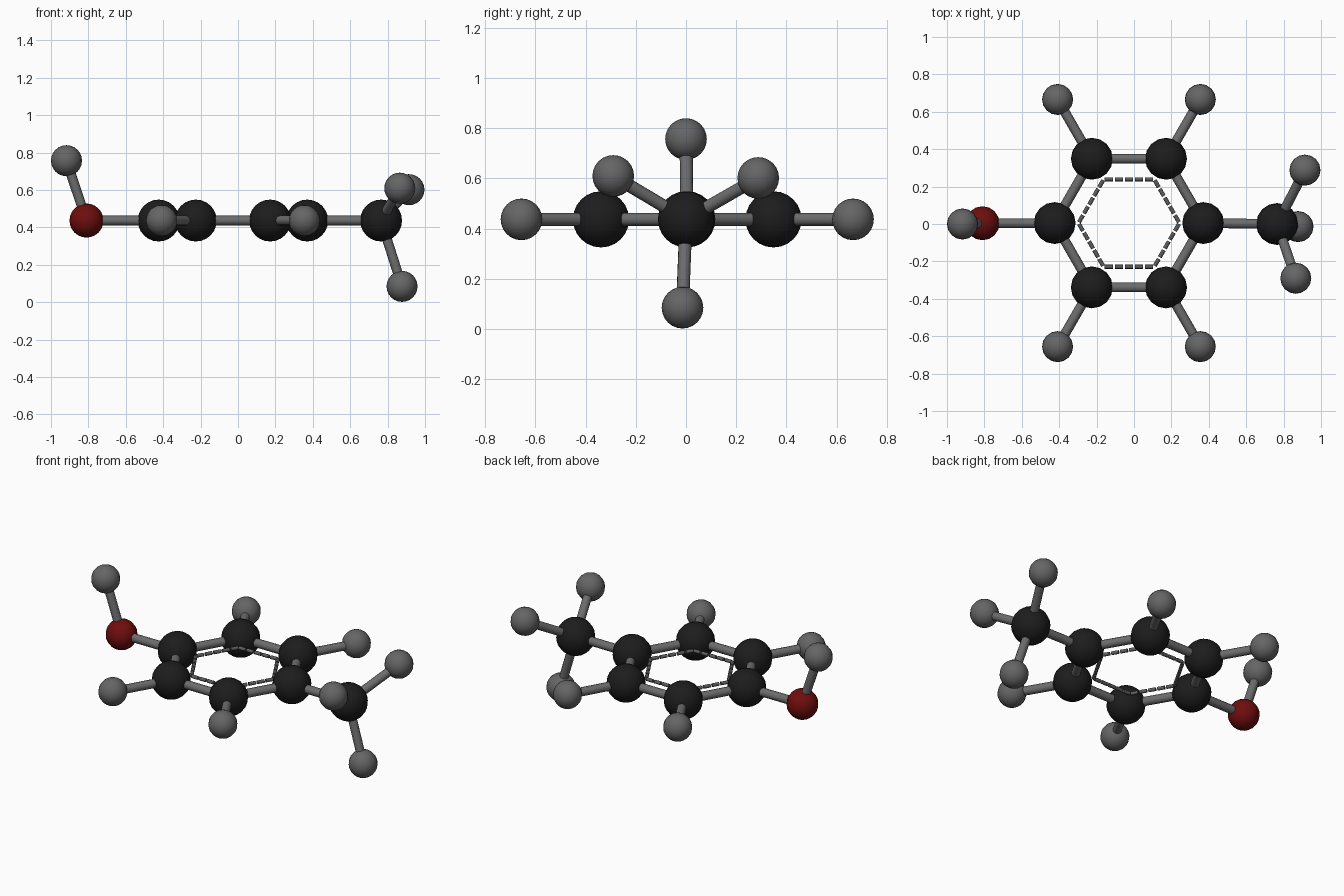
import bpy, math
from mathutils import Vector

if "Cube" in bpy.data.objects:
    bpy.data.objects.remove(bpy.data.objects["Cube"])

def material(name, rgb):
    m = bpy.data.materials.new(name)
    m.diffuse_color = (*rgb, 1)
    m.use_nodes = True
    m.node_tree.nodes["Principled BSDF"].inputs["Base Color"].default_value = m.diffuse_color
    return m

BLACK = material("carbon black", (0.012, 0.012, 0.012))
GREY = material("hydrogen grey", (0.13, 0.13, 0.13))
RED = material("oxygen red", (0.16, 0.004, 0.004))
ROD = material("bond grey", (0.15, 0.15, 0.15))
DASH = material("dash grey", (0.11, 0.11, 0.11))

def finish(name, mat):
    ob = bpy.context.object
    ob.name = name
    ob.data.materials.append(mat)
    bpy.ops.object.shade_smooth_by_angle(angle=math.radians(50))
    return ob

def ball(name, pos, radius, mat):
    bpy.ops.mesh.primitive_uv_sphere_add(segments=16, ring_count=12, radius=radius, location=pos)
    return finish(name, mat)

def rod(name, a, b, radius, mat, sides=12):
    d = b - a
    bpy.ops.mesh.primitive_cylinder_add(vertices=sides, radius=radius, depth=d.length,
                                        location=(a + b) / 2,
                                        rotation=d.to_track_quat('Z', 'Y').to_euler())
    return finish(name, mat)

Z = 0.437
CENTRE = Vector((-0.027, 0.005, Z))
R_C, R_H, R_O, R_BOND = 0.112, 0.083, 0.091, 0.026

def polar(radius, i):
    a = math.radians(60 * i)
    return CENTRE + Vector((radius * math.cos(a), radius * math.sin(a), 0))

# Six-sided ring of carbon balls, with outer hydrogens on four of them
ring = [polar(0.397, i) for i in range(6)]
for i, p in enumerate(ring):
    ball(f"ring_carbon_{i}", p, R_C, BLACK)
    rod(f"ring_bond_{i}", p, ring[(i + 1) % 6], R_BOND, ROD)
    if i % 3:
        h = polar(0.763, i)
        ball(f"ring_hydrogen_{i}", h, R_H, GREY)
        rod(f"ring_hydrogen_bond_{i}", p, h, R_BOND, ROD)

# Dashed inner hexagon
N = 5
for i in range(6):
    a, b = polar(0.27, i), polar(0.27, i + 1)
    for k in range(N):
        rod(f"dash_{i}_{k}", a.lerp(b, (k + 0.1) / N), a.lerp(b, (k + 0.9) / N), 0.011, DASH, 8)

# Oxygen with its raised hydrogen, on the left
oxygen = Vector((-0.81, 0.004, Z))
oxygen_h = Vector((-0.917, 0.0, 0.757))
ball("oxygen", oxygen, R_O, RED)
ball("oxygen_hydrogen", oxygen_h, R_H, GREY)
rod("oxygen_bond", ring[3], oxygen, R_BOND, ROD)
rod("oxygen_hydrogen_bond", oxygen, oxygen_h, R_BOND, ROD)

# End carbon with three hydrogens, on the right
end = Vector((0.765, 0.0, Z))
ball("end_carbon", end, R_C, BLACK)
rod("end_bond", ring[0], end, R_BOND, ROD)
for i, p in enumerate([(0.877, -0.014, 0.085), (0.865, -0.29, 0.61), (0.914, 0.288, 0.602)]):
    ball(f"end_hydrogen_{i}", p, R_H, GREY)
    rod(f"end_hydrogen_bond_{i}", end, Vector(p), R_BOND, ROD)
